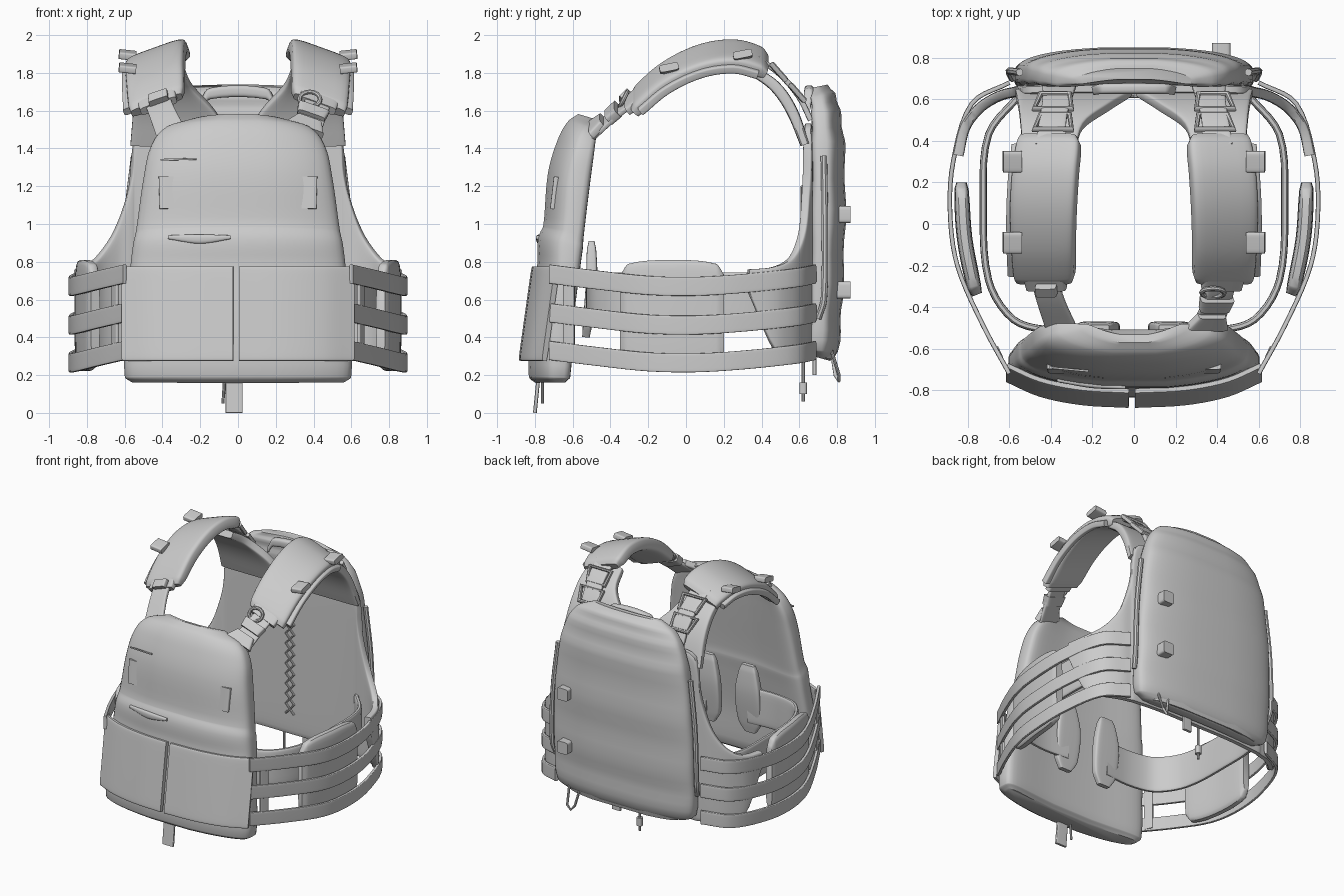
import bpy, bmesh, math
from mathutils import Vector

cube = bpy.data.objects.get("Cube")
if cube:
    bpy.data.objects.remove(cube, do_unlink=True)

grey = bpy.data.materials.new("cloth grey")
grey.use_nodes = True
shade = (0.6, 0.6, 0.6, 1)
grey.diffuse_color = shade
grey.node_tree.nodes["Principled BSDF"].inputs["Base Color"].default_value = shade

ACROSS, UPRIGHT, DEPTH = Vector((1, 0, 0)), Vector((0, 0, 1)), Vector((0, 1, 0))


def finish(obj, angle=40):
    """Give an object its material and smooth shading with sharp edges."""
    if not obj.data.materials:
        obj.data.materials.append(grey)
    bpy.ops.object.select_all(action='DESELECT')
    obj.select_set(True)
    bpy.context.view_layer.objects.active = obj
    if obj.type == 'CURVE':
        bpy.ops.object.convert(target='MESH')
    bpy.ops.object.shade_smooth_by_angle(angle=math.radians(angle))
    return obj


def gap(a, b):
    return (Vector(b[:3]) - Vector(a[:3])).length


def spline(points, steps):
    """Smooth curve through points of any dimension, spaced by chord length."""
    pts = [Vector(p) for p in points]
    pts = [pts[0] * 2 - pts[1]] + pts + [pts[-1] * 2 - pts[-2]]
    out = []
    for p, q, r, s in zip(pts, pts[1:], pts[2:], pts[3:]):
        start = (r - p) * (gap(q, r) / (gap(p, q) + gap(q, r)))
        end = (s - q) * (gap(q, r) / (gap(q, r) + gap(r, s)))
        for i in range(steps):
            t = i / steps
            out.append(q + start * t + ((r - q) * 3 - start * 2 - end) * t * t
                       + ((q - r) * 2 + start + end) * t ** 3)
    return out + [pts[-2]]


def ribbon(name, points, wide, bend=0, power=6, steps=5, sides=24, ripple=0):
    """Sweep a rounded slab along (x, y, z, width, thickness) points."""
    pts = spline(points, steps)
    bm = bmesh.new()
    rings = []
    for i, p in enumerate(pts):
        ahead, behind = pts[min(i + 1, len(pts) - 1)], pts[max(i - 1, 0)]
        along = Vector(ahead[:3]) - Vector(behind[:3])
        normal = wide.cross(along).normalized()
        thick = p[4] * (1 + ripple * math.sin(i * 1.3))
        ring = []
        for j in range(sides):
            c, s = (f(math.tau * (j + 0.5) / sides) for f in (math.cos, math.sin))
            u = math.copysign(abs(c) ** (2 / power), c)
            v = math.copysign(abs(s) ** (2 / power), s)
            depth = v * thick / 2 + bend * (0.4 - u * u)
            ring.append(bm.verts.new(Vector(p[:3]) + wide * (u * p[3] / 2) + normal * depth))
        rings.append(ring)
    for a, b in zip(rings, rings[1:]):
        for j in range(sides):
            k = (j + 1) % sides
            bm.faces.new((a[j], a[k], b[k], b[j]))
    bm.faces.new(rings[0])
    bm.faces.new(rings[-1])
    bmesh.ops.recalc_face_normals(bm, faces=bm.faces)
    mesh = bpy.data.meshes.new(name)
    bm.to_mesh(mesh)
    bm.free()
    obj = bpy.data.objects.new(name, mesh)
    bpy.context.collection.objects.link(obj)
    return finish(obj)


def cord(name, points, radius, closed=False):
    """Round cord or ring through points."""
    curve = bpy.data.curves.new(name, 'CURVE')
    curve.dimensions = '3D'
    curve.bevel_depth, curve.bevel_resolution = radius, 2
    curve.use_fill_caps = True
    line = curve.splines.new('POLY')
    line.points.add(len(points) - 1)
    for point, co in zip(line.points, points):
        point.co = (*co, 1)
    line.use_cyclic_u = closed
    obj = bpy.data.objects.new(name, curve)
    bpy.context.collection.objects.link(obj)
    return finish(obj)


def side(points, s):
    return [(s * p[0], *p[1:]) for p in points]


def wall(plan, z, height, thick):
    return [(x, y, z, height, thick) for x, y in plan]


# Front plate bag with a swell above the flap
ribbon("front_panel", [
    (0, -.715, .16, 1.12, .12), (0, -.715, .19, 1.2, .19), (0, -.70, .5, 1.19, .2),
    (0, -.665, .78, 1.14, .2), (0, -.655, .9, 1.11, .215), (0, -.64, .97, 1.08, .19),
    (0, -.61, 1.25, 1.0, .2), (0, -.575, 1.42, .92, .17), (0, -.545, 1.52, .76, .12),
    (0, -.53, 1.57, .46, .04)], ACROSS, bend=.07, power=4, sides=40)
for s in (1, -1):
    ribbon("front_patch", [(s * .35, -.705, 1.08, .13, .03), (s * .35, -.685, 1.25, .14, .03)], ACROSS)
ribbon("front_slit", [(-.41, -.69, 1.34, .01, .01), (-.22, -.708, 1.345, .01, .01)], UPRIGHT)
ribbon("front_fold", [(-.37, -.75, .93, .02, .02), (-.2, -.775, .92, .05, .03),
                      (-.04, -.785, .93, .02, .02)], UPRIGHT, power=2.5)

# Two front flaps that close the side bands
for s, start in ((1, .005), (-1, .025)):
    plan = [(start, -.838), (.25, -.825), (.45, -.785), (.61, -.715)]
    ribbon("front_flap", side(wall(plan, .525, .5, .03), s), UPRIGHT + DEPTH * .14, power=10)
ribbon("pull_tab", [(-.02, -.8, 0, .09, .02), (-.02, -.78, .2, .09, .02)], ACROSS)
cord("pull_tab_cord", [(-.07, -.76, .2), (-.08, -.76, .05)], .008)

# Back shell with wings that curve round to the sides
outline = [(0, .65, 1.5, .29), (.3, .65, 1.52, .29), (.53, .645, 1.5, .28),
           (.575, .635, 1.2, .28), (.65, .615, .97, .28), (.74, .56, .83, .29),
           (.81, .47, .775, .33), (.845, .33, .76, .64)]
shell = [(x, y, (top + low) / 2, top - low, .05) for x, y, top, low in outline]
ribbon("back_shell", side(shell[:0:-1], -1) + shell, UPRIGHT, power=8)

# Back pack, its wrinkles, zips and loops
ribbon("back_pack", [
    (0, .71, .29, .98, .08), (0, .72, .33, 1.12, .14), (0, .735, .6, 1.15, .16),
    (0, .745, 1.0, 1.13, .17), (0, .745, 1.4, 1.04, .165), (0, .735, 1.58, .93, .14),
    (0, .72, 1.68, .78, .11), (0, .71, 1.73, .56, .05)],
    ACROSS, bend=-.04, power=4, sides=40, ripple=.07)
ribbon("lower_pocket", [(0, .73, .29, .9, .1), (0, .74, .36, .95, .12)], ACROSS, bend=-.04)
ribbon("drag_handle", [(-.2, .64, 1.62, .05, .04), (-.15, .65, 1.69, .06, .05),
                       (.15, .65, 1.69, .06, .05), (.2, .64, 1.62, .05, .04)], UPRIGHT, power=3)
for s in (1, -1):
    zip_line = [(.585, .70, .5), (.6, .73, .6), (.59, .735, 1.0), (.55, .73, 1.36)]
    cord("pack_zip", [tuple(p) for p in spline(side(zip_line, s), 5)], .018)
for z in (1.05, .65):
    ribbon("pack_loop", [(.42, .77, z, .09, .09), (.42, .87, z, .09, .09)], UPRIGHT)
cord("pack_cord_loop", [(.34, .77, .33), (.37, .79, .2), (.39, .81, .17), (.42, .81, .2),
                        (.43, .77, .33)], .009)
cord("toggle_cord", [(-.05, .62, .3), (-.05, .62, .06)], .009)
ribbon("toggle", [(-.05, .62, .1, .04, .04), (-.05, .62, .16, .04, .04)], ACROSS, power=3)
ribbon("pack_tail", [(.1, .68, .2, .07, .02), (.1, .68, .32, .07, .02)], ACROSS)

# Lacing on the inside of the back
lace = [((-1) ** i * .035, .615, .45 + i * .075) for i in range(11)]
cord("back_lacing", lace, .008)
cord("back_lacing_return", side(lace, -1), .008)

for s in (1, -1):
    # Three bands on each flank, sagging at mid-length
    flank = [(.6, -.72), (.73, -.48), (.85, -.2), (.885, .05), (.87, .3), (.78, .58), (.6, .68)]
    sag = (0, -.03, -.06, -.065, -.05, -.02, 0)
    for z in (.735, .53, .33):
        band = [(x, y, z + d, .1, .022) for (x, y), d in zip(flank, sag)]
        ribbon("side_band", side(band, s), UPRIGHT, power=8)
    ribbon("band_keeper", [(s * .65, -.62, .28, .06, .02), (s * .65, -.62, .74, .06, .02)],
           Vector((s * .45, 1, 0)))
    plan = [(.755, -.34), (.77, -.3), (.815, -.07), (.83, .16), (.83, .2)]
    pad = [(x, y, .515, h, t) for (x, y), h, t in
           zip(plan, (.44, .55, .59, .55, .44), (.05, .07, .075, .07, .05))]
    ribbon("side_pad", side(pad, s), UPRIGHT, power=5)

    # Inner belt with end tabs behind the front panel
    belt = [(.17, -.5), (.4, -.51), (.58, -.46), (.7, -.27), (.725, .1), (.7, .43), (.55, .62)]
    ribbon("inner_belt", side(wall(belt, .61, .27, .035), s), UPRIGHT, power=5)
    tab = [(.17, -.53, .4, .09, .04), (.17, -.52, .48, .18, .05), (.17, -.5, .7, .2, .06),
           (.17, -.5, .86, .14, .05), (.17, -.5, .91, .1, .03)]
    ribbon("belt_tab", side(tab, s), ACROSS)

    # Shoulder pad, tilted down to the outside
    tilt = Vector((s, 0, -.36))
    arch = [(.43, -.27, 1.63, .27, .06), (.43, -.24, 1.665, .29, .085), (.435, -.1, 1.78, .3, .095),
            (.435, .08, 1.865, .31, .095), (.425, .25, 1.89, .31, .095),
            (.41, .38, 1.86, .3, .09), (.41, .42, 1.835, .27, .06)]
    ribbon("shoulder_pad", side(arch, s), tilt, power=5)
    rim = [(x + .13, y, z - .06, .09, .045) for x, y, z, w, t in arch[1:-1]]
    ribbon("shoulder_pad_rim", side(rim, s), tilt)
    for y, z in ((-.09, 1.82), (.3, 1.89)):
        ribbon("pad_loop", [(s * .54, y, z, .1, .04), (s * .63, y, z + .01, .1, .04)],
               DEPTH + UPRIGHT * .2)

    # Webbing from the pad down to the front panel
    webbing = [(.44, -.2, 1.7, .14, .03), (.41, -.34, 1.61, .13, .03), (.35, -.5, 1.47, .15, .025)]
    ribbon("front_strap", side(webbing, s), tilt)
    ribbon("strap_sleeve", side([(.43, -.25, 1.67, .2, .06), (.42, -.31, 1.625, .19, .05)], s), tilt)

    # Strap root that widens into the back shell
    root = [(.41, .34, 1.82, .25, .05), (.395, .47, 1.73, .3, .06),
            (.34, .56, 1.6, .43, .06), (.29, .63, 1.42, .56, .05)]
    ribbon("strap_root", side(root, s), ACROSS, power=8)
    ribbon("back_strap", side([(.4, .38, 1.88, .15, .03), (.39, .5, 1.79, .13, .03),
                               (.37, .6, 1.67, .14, .03), (.36, .66, 1.55, .16, .03)], s), ACROSS)
    for y, z in ((.49, 1.81), (.59, 1.7)):
        frame = [(.3, y - .035, z + .035), (.48, y - .035, z + .035),
                 (.45, y + .035, z - .045), (.31, y + .035, z - .045)]
        cord("strap_ring", side(frame, s), .016, closed=True)

# Buckle and ring on one front strap, slider on the other
slant = Vector((1, 0, -.35))
ribbon("buckle_top", [(.4, -.36, 1.61, .16, .06), (.385, -.41, 1.565, .14, .06)], slant)
ribbon("buckle_base", [(.375, -.44, 1.55, .13, .05), (.35, -.5, 1.5, .2, .05)], slant)
circle = [math.tau * i / 16 for i in range(16)]
cord("strap_d_ring", [(.38 + .055 * math.cos(a), -.33 + .02 * math.sin(a), 1.66 + .04 * math.sin(a))
                      for a in circle], .012, closed=True)
ribbon("strap_slider", [(-.425, -.3, 1.69, .1, .04), (-.42, -.34, 1.65, .1, .04)], Vector((-1, 0, -.35)))
